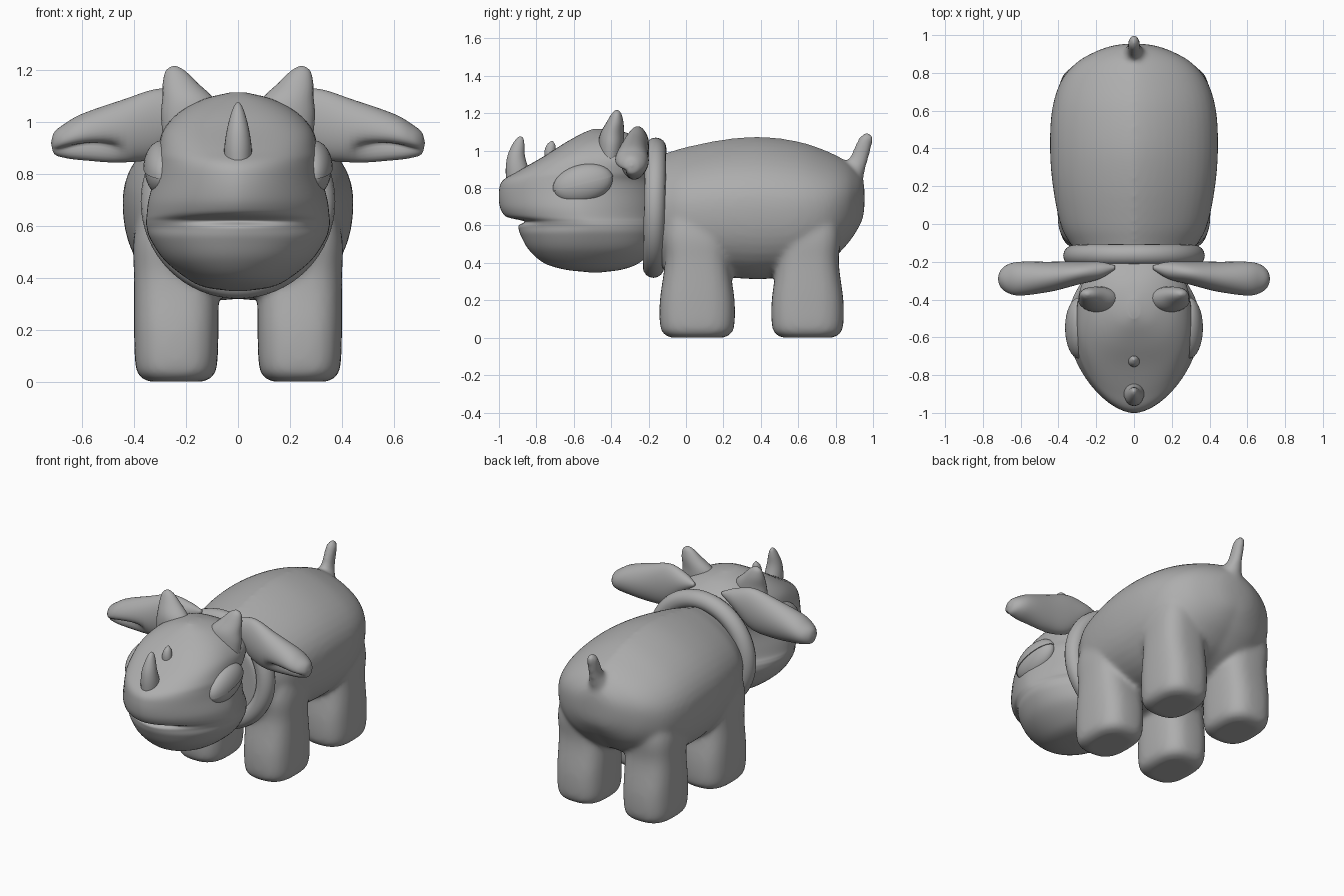
import bpy, bmesh, math
from mathutils import Vector, Matrix

cube = bpy.data.objects.get("Cube")
if cube:
    bpy.data.objects.remove(cube, do_unlink=True)

grey = bpy.data.materials.new("clay_grey")
grey.use_nodes = True
tone = (0.42, 0.42, 0.42, 1)
grey.diffuse_color = tone
grey.node_tree.nodes["Principled BSDF"].inputs["Base Color"].default_value = tone

X, Y, Z = Vector((1, 0, 0)), Vector((0, 1, 0)), Vector((0, 0, 1))


def spline(rows, steps):
    """Smooth curve through rows of numbers."""
    rows = [Vector(r) for r in rows]
    out = []
    for i in range(len(rows) - 1):
        p0, p1, p2, p3 = (rows[min(max(i + k, 0), len(rows) - 1)] for k in (-1, 0, 1, 2))
        for s in range(steps):
            t = s / steps
            out.append(p1 + (p2 - p0) * t / 2 + (2 * p0 - 5 * p1 + 4 * p2 - p3) * t * t / 2
                       + (3 * p1 - p0 - 3 * p2 + p3) * t ** 3 / 2)
    return out + [rows[-1]]


def loft(bm, rows, u, v, sides=32, steps=4, shape=None):
    """Skin rings given as (x, y, z, radius along u, radius along v, squareness)."""
    rings = []
    for row in spline(rows, steps):
        centre, ring = Vector(row[:3]), []
        for k in range(sides):
            a = 2 * math.pi * k / sides
            c, s = math.cos(a), math.sin(a)
            f = shape(a, centre) if shape else 1
            du = math.copysign(abs(c) ** (2 / row[5]), c) * max(row[3], 0.002) * f
            dv = math.copysign(abs(s) ** (2 / row[5]), s) * max(row[4], 0.002) * f
            ring.append(bm.verts.new(centre + u * du + v * dv))
        rings.append(ring)
    for a, b in zip(rings, rings[1:]):
        for k in range(sides):
            n = (k + 1) % sides
            bm.faces.new((a[k], a[n], b[n], b[k]))
    bm.faces.new(rings[0][::-1])
    bm.faces.new(rings[-1])


def bump(value, centre, width):
    return math.exp(-((value - centre) / width) ** 2)


def finish(name, bm, mirror=False):
    bmesh.ops.recalc_face_normals(bm, faces=bm.faces[:])
    mesh = bpy.data.meshes.new(name)
    bm.to_mesh(mesh)
    bm.free()
    mesh.materials.append(grey)
    for p in mesh.polygons:
        p.use_smooth = True
    ob = bpy.data.objects.new(name, mesh)
    bpy.context.collection.objects.link(ob)
    if mirror:
        ob.modifiers.new("mirror", "MIRROR")
    return ob


def part(name, rows, u, v, mirror=False, **options):
    bm = bmesh.new()
    loft(bm, rows, u, v, **options)
    return finish(name, bm, mirror)


# Low-slung barrel section
def sag(angle, centre):
    return 1 - .1 * math.sin(angle) * abs(math.sin(2 * angle))


# Body, legs and tail, fused into one soft skin
bm = bmesh.new()
body = [(-.2, .96, .42, .27), (-.1, .99, .36, .34), (0, 1.02, .34, .39), (.2, 1.06, .33, .43),
        (.4, 1.075, .32, .445), (.6, 1.05, .34, .435), (.75, 1.0, .4, .39), (.85, .95, .49, .31),
        (.91, .9, .57, .21), (.945, .85, .64, .11), (.955, .78, .72, .02)]
loft(bm, [(0, y, (t + b) / 2, w, (t - b) / 2, 2.1) for y, t, b, w in body], X, Z, sides=48,
     shape=sag)
leg = [(0, .1, .68), (.015, .135, .86), (.06, .157, .99), (.2, .163, 1), (.4, .163, .87),
       (.55, .165, .92), (.72, .13, .8)]
for side in (-1, 1):
    for y, depth in ((.06, .2), (.65, .192)):
        loft(bm, [(side * .238, y, z, w, depth * d, 2.8) for z, w, d in leg], X, Y)
loft(bm, [(0, .85, .8, .1, .09, 2), (0, .89, .89, .06, .066, 2), (0, .925, .96, .036, .052, 2),
          (0, .95, 1.03, .033, .045, 2), (0, .965, 1.075, .027, .037, 2),
          (0, .968, 1.093, .012, .015, 2), (0, .968, 1.097, .003, .003, 2)], X, Y, sides=20)
skin = finish("body_legs_and_tail", bm)
remesh = skin.modifiers.new("fuse", "REMESH")
remesh.mode = "VOXEL"
remesh.voxel_size = 0.014
remesh.use_smooth_shade = True
soften = skin.modifiers.new("soften", "SMOOTH")
soften.factor = 0.5
soften.iterations = 10

# Collar
bm = bmesh.new()
loops = []
for i in range(64):
    a = 2 * math.pi * i / 64
    out = Vector((math.cos(a), 0, math.sin(a)))
    mid = out * .318 + Vector((0, -.168 + .006 * math.sin(a), .695))
    loops.append([bm.verts.new(mid + (out * math.cos(b) + Y * math.sin(b)) * .057)
                  for b in (2 * math.pi * j / 16 for j in range(16))])
for i in range(64):
    a, b = loops[i], loops[(i + 1) % 64]
    for j in range(16):
        n = (j + 1) % 16
        bm.faces.new((a[j], a[n], b[n], b[j]))
finish("collar", bm)


# Mouth crease cut under the snout, at the front only
def mouth(angle, centre):
    return 1 - .17 * bump(centre.z, .622, .016) * bump(angle, 1.5 * math.pi, .6)


# Head: height, front, back, half width, squareness
head = [(.35, -.52, -.45, .03, 2), (.365, -.65, -.34, .13, 2), (.4, -.76, -.25, .2, 2),
        (.47, -.84, -.18, .285, 2), (.55, -.885, -.15, .338, 1.9), (.595, -.9, -.14, .352, 1.8),
        (.62, -.93, -.14, .354, 1.75), (.645, -.965, -.14, .352, 1.7), (.7, -.995, -.14, .345, 1.7),
        (.78, -1.0, -.14, .325, 1.75), (.84, -.98, -.14, .315, 1.85), (.89, -.9, -.15, .308, 2.2),
        (.97, -.76, -.16, .288, 2.6), (1.04, -.65, -.21, .225, 2.5), (1.09, -.56, -.3, .13, 2.2),
        (1.115, -.5, -.4, .03, 2)]
part("head", [(0, (f + b) / 2, z, w, (b - f) / 2, p) for z, f, b, w, p in head], X, Y,
     sides=64, steps=6, shape=mouth)

# Horns
part("nose_horn", [(0, -.885, .82, .054, .075, 2), (0, -.902, .9, .053, .062, 2),
                   (0, -.908, .97, .043, .047, 2), (0, -.897, 1.03, .028, .033, 2),
                   (0, -.888, 1.065, .014, .018, 2), (0, -.886, 1.077, .003, .003, 2)],
     X, Y, sides=24)
part("small_horn", [(0, -.72, .93, .03, .032, 2), (0, -.727, .99, .03, .03, 2),
                    (0, -.722, 1.03, .021, .023, 2), (0, -.717, 1.052, .004, .004, 2)],
     X, Y, sides=20)
part("brow_horns", [(.19, -.405, .95, .1, .06, 2), (.187, -.4, 1.03, .11, .068, 2),
                    (.192, -.395, 1.09, .1, .064, 2), (.222, -.38, 1.15, .068, .046, 2),
                    (.24, -.372, 1.195, .04, .027, 2), (.245, -.37, 1.213, .016, .012, 2),
                    (.245, -.37, 1.217, .003, .003, 2)], X, Y, mirror=True, sides=24)


# Drooping ears, hollowed towards the front
def hollow(angle, centre):
    along = max(0, 1 - ((centre.x - .58) / .15) ** 2)
    return 1 - .6 * bump(angle, math.radians(222), .42) * along


part("ears", [(.1, -.23, 1.06, .01, .01, 2), (.18, -.245, 1.045, .045, .06, 2),
              (.3, -.26, 1.0, .062, .13, 2), (.45, -.28, .965, .08, .12, 2),
              (.6, -.29, .943, .09, .09, 2), (.67, -.29, .928, .075, .065, 2),
              (.708, -.29, .92, .042, .042, 2), (.72, -.29, .92, .004, .004, 2)],
     Y, Z, mirror=True, sides=48, steps=6, shape=hollow)

# Eyes with a slanted half lid
for name, size, half in (("eyes", (.068, .16, .1), False), ("eyelids", (.073, .165, .104), True)):
    bm = bmesh.new()
    bmesh.ops.create_uvsphere(bm, u_segments=32, v_segments=20, radius=1)
    if half:
        bmesh.ops.bisect_plane(bm, geom=bm.verts[:] + bm.edges[:] + bm.faces[:],
                               plane_co=(0, 0, 0), plane_no=(0, 0, 1), clear_inner=True)
        bmesh.ops.holes_fill(bm, edges=[e for e in bm.edges if e.is_boundary], sides=0)
    place = (Matrix.Translation((.292, -.55, .822)) @ Matrix.Rotation(math.radians(14), 4, "X")
             @ Matrix.Diagonal((*size, 1)))
    bm.transform(place)
    ob = finish(name, bm, mirror=True)
    bpy.context.view_layer.objects.active = ob
    ob.select_set(True)
    bpy.ops.object.shade_smooth_by_angle(angle=math.radians(40))
    ob.select_set(False)
